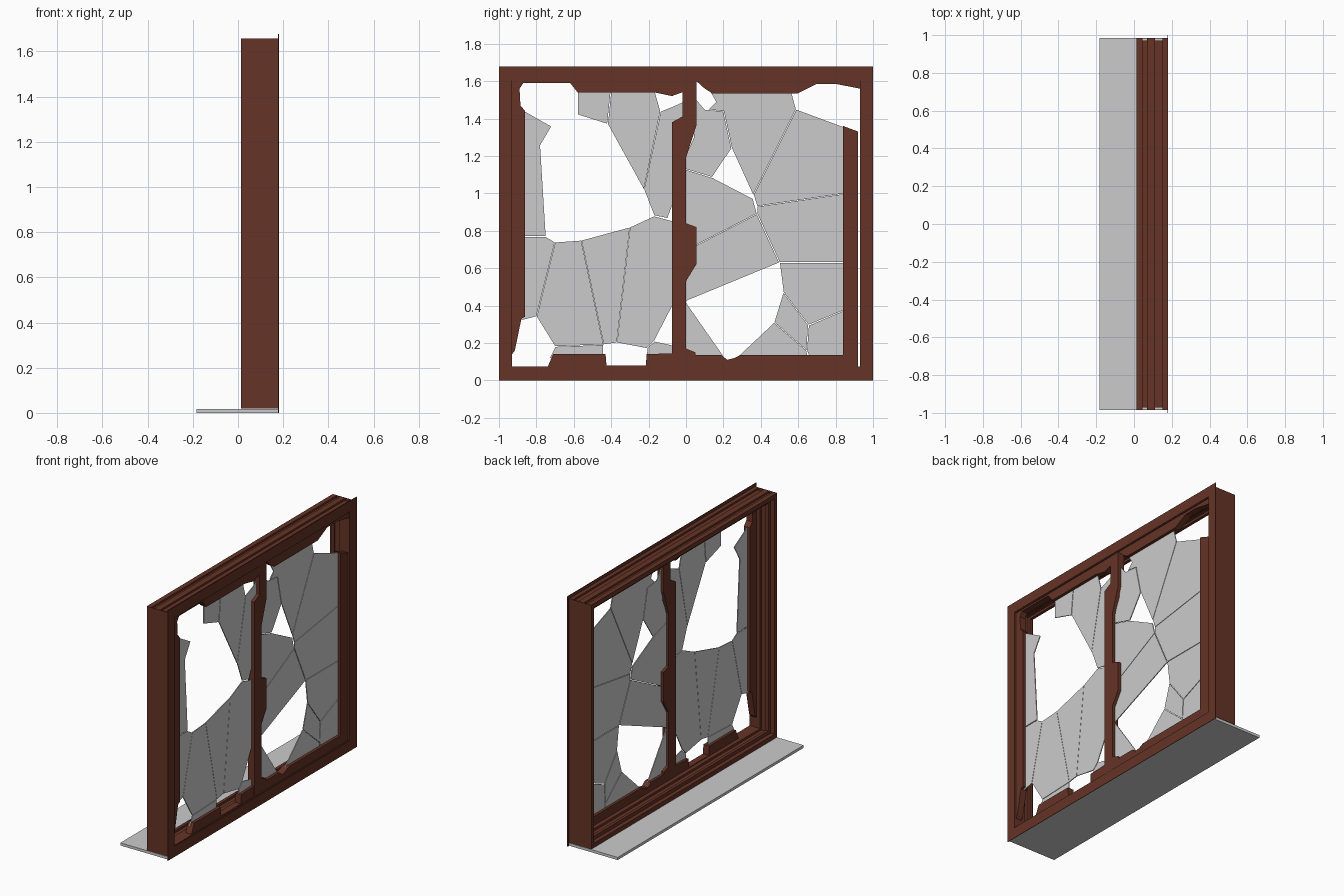
import bpy, bmesh
from mathutils import Vector

brown = bpy.data.materials.new("dark_wood")
brown.diffuse_color = (0.13, 0.033, 0.019, 1)


def finish(bm, name, mat=None):
    bmesh.ops.recalc_face_normals(bm, faces=bm.faces)
    me = bpy.data.meshes.new(name)
    bm.to_mesh(me)
    bm.free()
    if mat:
        me.materials.append(mat)
    ob = bpy.data.objects.new(name, me)
    bpy.context.collection.objects.link(ob)
    return ob


def prisms(name, outlines, x0, x1, mat=None, gap=0.0):
    """Extrude (y, z) outlines from x0 to x1; gap pulls each one in to leave cracks."""
    bm = bmesh.new()
    for pts in outlines:
        pts = [Vector(p) for p in pts]
        c = sum(pts, Vector((0, 0))) / len(pts)
        pts = [p - (p - c).normalized() * gap for p in pts]
        a = [bm.verts.new((x0, p.x, p.y)) for p in pts]
        b = [bm.verts.new((x1, p.x, p.y)) for p in pts]
        bm.faces.new(a)
        bm.faces.new(b)
        for i in range(len(a)):
            j = (i + 1) % len(a)
            bm.faces.new((a[i], a[j], b[j], b[i]))
    return finish(bm, name, mat)


def rect(y0, y1, z0, z1):
    return [(y0, z0), (y1, z0), (y1, z1), (y0, z1)]


def sweep_ring(name, profile, half, z0, z1, mat):
    """Sweep an (x, inset) profile around a rectangle with mitred corners."""
    bm = bmesh.new()
    loops = []
    for sy, sz in ((-1, 0), (1, 0), (1, 1), (-1, 1)):
        loops.append([bm.verts.new((x, sy * (half - d), z1 - d if sz else z0 + d))
                      for x, d in profile])
    n = len(profile)
    for k in range(4):
        a, b = loops[k], loops[(k + 1) % 4]
        for i in range(n):
            j = (i + 1) % n
            bm.faces.new((a[i], a[j], b[j], b[i]))
    return finish(bm, name, mat)


# Outer casing: grooved outside, stepped tracks inside
sweep_ring("window_casing", [
    (.013, 0), (.045, 0), (.045, .012), (.07, .012), (.07, 0), (.11, 0),
    (.11, .012), (.15, .012), (.15, 0), (.178, 0), (.178, .055), (.10, .055),
    (.10, .04), (.06, .04), (.06, .055), (.04, .055), (.04, .03), (.013, .03)],
    .984, .02, 1.657, brown)

# Flat end boards closing the casing sides
for side, y in (("left", -.985), ("right", .981)):
    prisms(side + "_end_board", [rect(y, y + .004, .02, 1.657)], .013, .178, brown)

# Thin front trim
sweep_ring("front_trim", [(.177, 0), (.181, 0), (.181, .07), (.177, .07)],
           1.0, 0, 1.677, brown)

# Sill plate
prisms("sill", [rect(-.985, .985, 0, .018)], -.183, .177)

# Broken sash rails and stiles
prisms("sash_top_rail", [
    [(-.88, 1.605), (-.87, 1.59), (-.62, 1.59), (-.58, 1.54), (-.17, 1.54),
     (-.075, 1.52), (-.02, 1.54), (-.02, 1.605)],
    [(.05, 1.605), (.10, 1.56), (.14, 1.535), (.60, 1.535), (.70, 1.585),
     (.80, 1.585), (.93, 1.56), (.93, 1.605)]], .128, .172, brown)
prisms("sash_bottom_rail", [
    [(-.92, .072), (-.74, .072), (-.71, .14), (-.43, .14), (-.425, .08), (-.215, .08),
     (-.21, .14), (-.075, .145), (-.075, .072)],
    [(0, .072), (0, .17), (.05, .15), (.05, .135), (.19, .135), (.22, .11),
     (.26, .12), (.29, .135), (.84, .135), (.92, .11), (.92, .072)]], .128, .172, brown)
prisms("sash_left_stile", [
    [(-.93, .14), (-.915, .16), (-.88, .33), (-.86, .34), (-.86, 1.44),
     (-.885, 1.47), (-.89, 1.56), (-.86, 1.605), (-.93, 1.605)]], .128, .172, brown)
prisms("sash_right_stile", [
    [(.84, .135), (.92, .11), (.92, 1.33), (.84, 1.36)]], .128, .172, brown)

# Centre mullion with the remains of the right sash stile
prisms("centre_mullion", [
    [(-.075, .072), (0, .072), (0, .53), (.055, .62), (.055, .82), (0, .84),
     (0, 1.19), (.055, 1.36), (.055, 1.605), (-.02, 1.605), (-.02, 1.41),
     (-.075, 1.38)]], .128, .174, brown)

# Broken glass shards, left pane
left_shards = [
    [(-.58, 1.56), (-.58, 1.42), (-.42, 1.37), (-.40, 1.56)],
    [(-.40, 1.56), (-.42, 1.37), (-.225, 1.02), (-.135, 1.44), (-.17, 1.56)],
    [(-.135, 1.44), (-.225, 1.02), (-.17, .88), (-.10, .865), (-.06, .97),
     (-.06, 1.38), (-.015, 1.41), (-.015, 1.49), (-.06, 1.47)],
    [(-.88, 1.45), (-.72, 1.36), (-.78, 1.26), (-.75, .77), (-.88, .77)],
    [(-.88, .77), (-.75, .77), (-.70, .74), (-.80, .34), (-.88, .32)],
    [(-.70, .74), (-.56, .75), (-.44, .19), (-.70, .18), (-.80, .34)],
    [(-.56, .75), (-.30, .82), (-.37, .20), (-.44, .19)],
    [(-.30, .82), (-.17, .88), (-.06, .85), (-.06, .42), (-.17, .21), (-.21, .17),
     (-.37, .20)],
    [(-.70, .18), (-.44, .19), (-.44, .12), (-.73, .12)],
    [(-.21, .17), (-.17, .21), (-.06, .185), (-.06, .12), (-.21, .12)]]
prisms("left_glass", left_shards, .146, .152, gap=.003)

# Broken glass shards, right pane
right_shards = [
    [(-.01, 1.13), (.14, 1.085), (.245, 1.24), (.20, 1.44), (.10, 1.45), (.04, 1.52),
     (.04, 1.30), (-.01, 1.18)],
    [(.20, 1.44), (.245, 1.24), (.36, .99), (.59, 1.45), (.56, 1.56), (.12, 1.56),
     (.16, 1.49), (.12, 1.45)],
    [(.59, 1.45), (.86, 1.35), (.86, 1.0), (.38, .93), (.36, .99)],
    [(-.01, 1.13), (.14, 1.085), (.36, .97), (.38, .89), (-.01, .69)],
    [(-.01, .69), (.38, .89), (.50, .63), (-.01, .42)],
    [(.38, .93), (.86, 1.0), (.86, .63), (.50, .63), (.38, .89)],
    [(.50, .63), (.86, .63), (.86, .38), (.655, .295), (.52, .47)],
    [(.52, .47), (.655, .295), (.645, .16), (.47, .31)],
    [(.655, .295), (.86, .38), (.86, .12), (.66, .12), (.645, .16)],
    [(.47, .31), (.645, .16), (.655, .12), (.27, .12)],
    [(-.01, .43), (.20, .13), (-.01, .13)]]
prisms("right_glass", right_shards, .146, .152, gap=.003)
